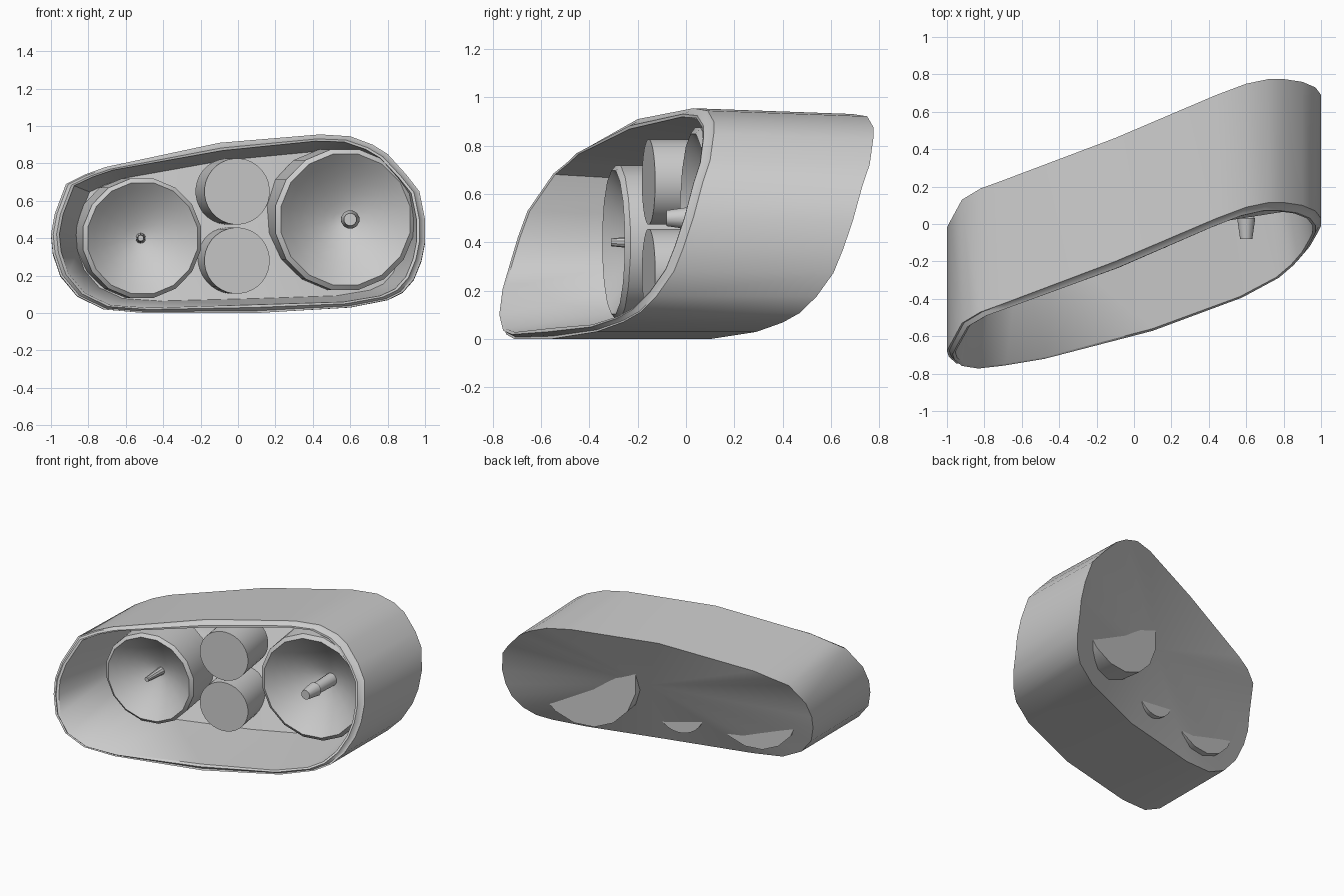
import bpy, bmesh, math
from mathutils import Matrix, Vector

old = bpy.data.objects.get("Cube")
if old:
    bpy.data.objects.remove(old, do_unlink=True)

GREY = (0.6, 0.6, 0.6, 1)
grey = bpy.data.materials.new("light grey")
grey.use_nodes = True
grey.diffuse_color = GREY
grey.node_tree.nodes["Principled BSDF"].inputs["Base Color"].default_value = GREY

TILT = math.radians(9)


def finish(bm, name, angle=30):
    """Turn a bmesh into a named, shaded object."""
    bmesh.ops.recalc_face_normals(bm, faces=bm.faces[:])
    mesh = bpy.data.meshes.new(name)
    bm.to_mesh(mesh)
    bm.free()
    mesh.materials.append(grey)
    obj = bpy.data.objects.new(name, mesh)
    bpy.context.scene.collection.objects.link(obj)
    bpy.ops.object.select_all(action='DESELECT')
    obj.select_set(True)
    bpy.context.view_layer.objects.active = obj
    bpy.ops.object.shade_smooth_by_angle(angle=math.radians(angle))


def bridge(bm, a, b):
    """Join two closed loops with quads."""
    for i in range(len(a)):
        j = (i + 1) % len(a)
        bm.faces.new((a[i], a[j], b[j], b[i]))


def cap(bm, loop, centre):
    """Close a loop with a fan around a centre point."""
    mid = bm.verts.new(centre)
    for i in range(len(loop)):
        bm.faces.new((loop[i], loop[(i + 1) % len(loop)], mid))


def lathe(name, profile, centre, sides, tilt=TILT):
    """Spin (depth, radius) points around a lamp axis."""
    bm = bmesh.new()
    place = Matrix.Translation(centre) @ Matrix.Rotation(tilt, 4, 'Z')
    rings = []
    for depth, radius in profile[1:-1]:
        turns = [math.tau * (i + 0.5) / sides for i in range(sides)]
        rings.append([bm.verts.new(place @ Vector((radius * math.cos(t), depth, radius * math.sin(t))))
                      for t in turns])
    for a, b in zip(rings, rings[1:]):
        bridge(bm, a, b)
    cap(bm, rings[0], place @ Vector((0, profile[0][0], 0)))
    cap(bm, rings[-1], place @ Vector((0, profile[-1][0], 0)))
    finish(bm, name)


# Housing: front rim as (x, y, z), swept straight back
RIM = [(-1, -.68, .42), (-.98, -.64, .53), (-.92, -.53, .69), (-.82, -.47, .74),
       (-.71, -.43, .78), (-.1, -.2, .91), (.44, .03, .955), (.6, .09, .945),
       (.72, .115, .9), (.8, .115, .85), (.9, .1, .74), (.97, .07, .65),
       (1, .03, .5), (1, -.01, .38), (.98, -.05, .28), (.94, -.12, .18),
       (.88, -.19, .11), (.8, -.26, .07), (.6, -.37, .03), (.1, -.56, 0),
       (-.5, -.71, 0), (-.72, -.745, .02), (-.86, -.76, .09), (-.95, -.745, .2),
       (-.99, -.71, .32)]
MID = Vector((.09, -.34, .48))


def rim_loop(bm, inset, back, squash=1, shrink=1):
    """Copy of the rim, pulled in towards the middle and pushed back."""
    verts = []
    for point in RIM:
        p = Vector(point)
        inward = MID - p
        p += inward * (inset / math.hypot(inward.x, inward.z))
        p = MID.lerp(p, shrink)
        verts.append(bm.verts.new((p.x, p.y + back, p.z * squash)))
    return verts


bm = bmesh.new()
loops = [rim_loop(bm, *args) for args in (
    (0, .66, .975),          # back edge
    (0, 0),                  # front edge
    (.012, 0),               # small step
    (.03, -.025),            # protruding lip
    (.045, -.02),            # inner lip
    (.04, .54, .975, .91))]  # inner back edge
for a, b in zip(loops, loops[1:]):
    bridge(bm, a, b)
cap(bm, loops[0], MID + Vector((0, .66, 0)))
cap(bm, loops[-1], MID + Vector((0, .54, 0)))
finish(bm, "housing", 45)


# Large lamps: drum with a hollow reflector bowl
def reflector(name, centre, radius, bowl, length):
    lip = radius * .93
    profile = [(length, 0), (length, radius), (.02, radius), (0, lip)]
    for k in (.85, .65, .45, .25, .1):
        profile.append((bowl * (1 - k ** 1.6), lip * k))
    profile.append((bowl, 0))
    lathe(name, profile, centre, 16)


reflector("right_reflector", (-.51, -.3, .4), .325, .16, .325)
reflector("left_reflector", (.575, .03, .5), .383, .2, .42)

# Bulbs standing in the bowls, pointing straight ahead
lathe("right_bulb", [(-.01, 0), (-.01, .016), (.03, .02), (.16, .028), (.16, 0)],
      (-.52, -.3, .4), 10, 0)
lathe("left_bulb", [(-.11, 0), (-.11, .034), (0, .05), (.01, .04), (.2, .045), (.2, 0)],
      (.6, .03, .5), 12, 0)

# Small round lamps stacked between the large ones
for name, height in (("upper_lamp", .65), ("lower_lamp", .28)):
    lathe(name, [(0, 0), (0, .177), (.305, .177), (.305, 0)], (-.005, -.155, height), 32)
